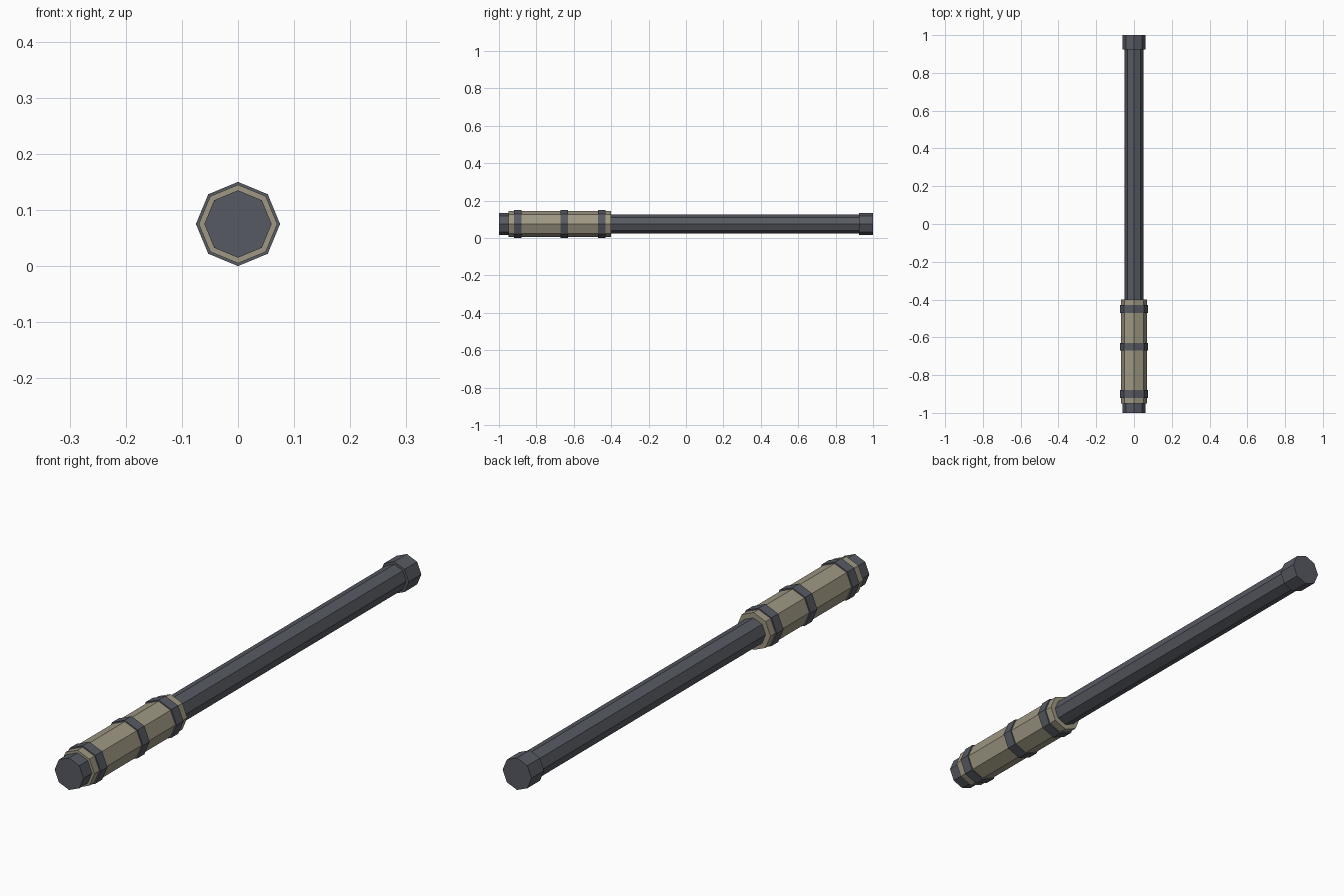
import bpy
import math
from mathutils import Matrix

cube = bpy.data.objects.get("Cube")
if cube:
    bpy.data.objects.remove(cube, do_unlink=True)

AXIS_Z = 0.075
SIDES = 8


def make_material(name, rgb):
    mat = bpy.data.materials.new(name)
    mat.use_nodes = True
    colour = (*rgb, 1.0)
    mat.diffuse_color = colour
    mat.node_tree.nodes["Principled BSDF"].inputs["Base Color"].default_value = colour
    return mat


def rod(name, radius, y_start, y_end, mat):
    """Octagonal prism along y with a corner pointing straight up."""
    bpy.ops.mesh.primitive_cylinder_add(
        vertices=SIDES, radius=radius, depth=y_end - y_start)
    obj = bpy.context.object
    obj.name = obj.data.name = name
    obj.data.transform(Matrix.Rotation(math.radians(90), 4, "X"))
    obj.location = (0, (y_start + y_end) / 2, AXIS_Z)
    obj.data.materials.append(mat)
    return obj


dark_metal = make_material("dark grey metal", (0.095, 0.102, 0.123))
tan_wrap = make_material("tan grip wrap", (0.34, 0.31, 0.225))

# Shaft and its end caps
rod("shaft", 0.05, -0.41, 0.93, dark_metal)
rod("tip_cap", 0.06, 0.925, 1.0, dark_metal)
rod("pommel", 0.06, -1.0, -0.94, dark_metal)

# Wrapped handle
rod("grip", 0.07, -0.95, -0.4, tan_wrap)

# Raised bands around the handle
for label, y in (("rear", -0.9), ("middle", -0.65), ("front", -0.45)):
    rod(label + "_grip_band", 0.075, y - 0.02, y + 0.02, dark_metal)
